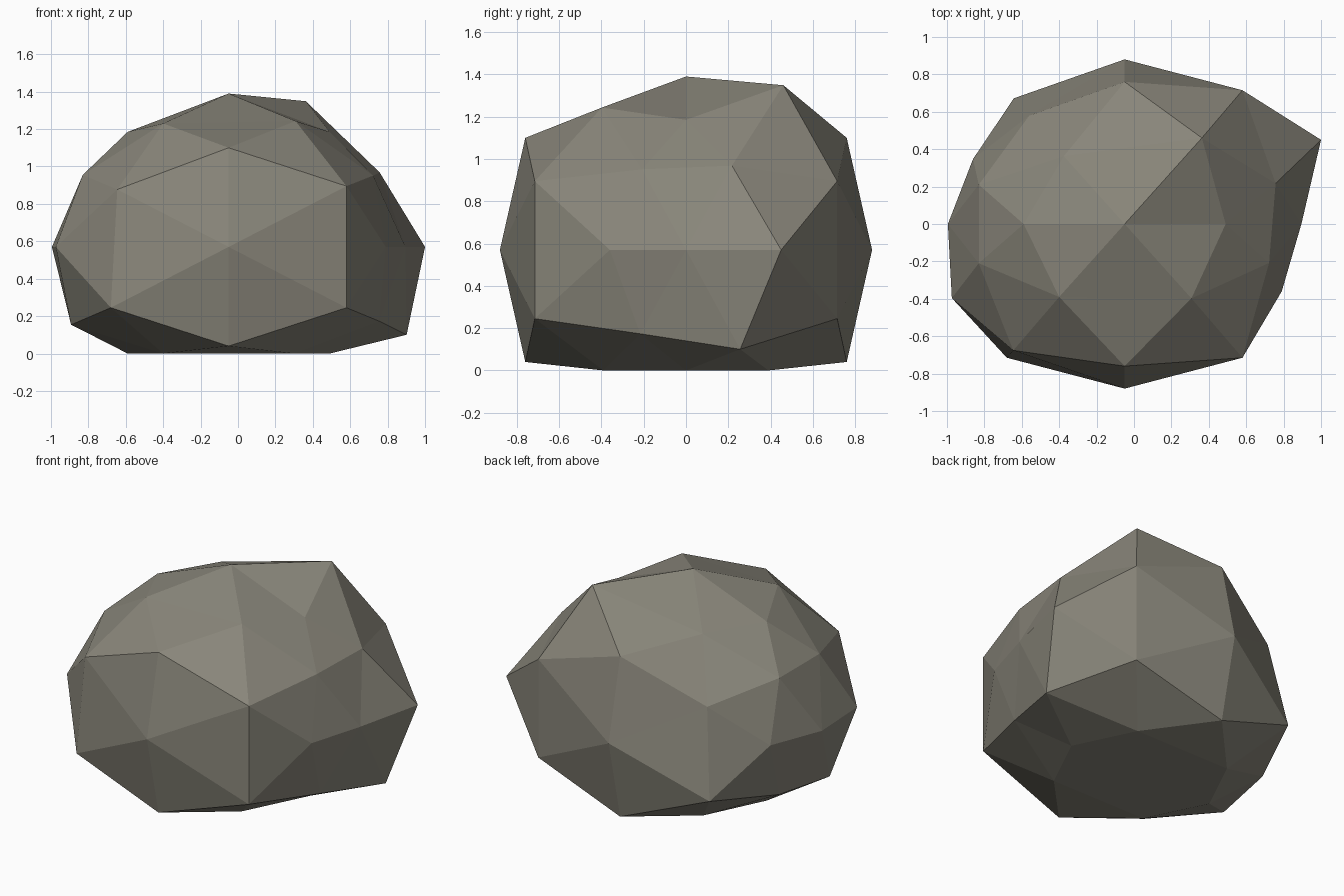
import bpy, bmesh
from mathutils import Vector

if "Cube" in bpy.data.objects:
    bpy.data.objects.remove(bpy.data.objects["Cube"])

CENTER = Vector((-0.05, 0, 0.57))

# Rounded size of each of the nine kinds of vertex (one octant, mirrored by sign)
SHAPE = {
    (0, .9, .5): (0, .76, .53),
    (.5, 0, .9): (.54, 0, .615),
    (.9, .5, 0): (.84, .36, 0),
    (.5, .8, .3): (.63, .715, .325),
    (.3, .5, .8): (.35, .39, .66),
    (.8, .3, .5): (.78, .21, .385),
    (1, 0, 0): (.945, 0, 0),
    (0, 1, 0): (0, .88, 0),
    (0, 0, 1): (0, 0, .82),
}
# Bumps and dents: radial factor by rounded direction
BUMPS = {
    (.9, .5, 0): 1.25, (-.9, -.5, 0): 1.10, (-.9, .5, 0): .965,
    (.3, .5, .8): 1.18, (.3, -.5, .8): 1.02, (-.3, .5, .8): .93,
    (.8, .3, .5): 1.035, (.8, -.3, .5): .99,
    (.8, .3, -.5): 1.22, (.8, -.3, -.5): 1.03, (-.8, -.3, -.5): 1.08,
    (-.5, -.8, .3): .945, (-.5, .8, .3): .81, (-.5, .8, -.3): .94,
}

# Icosahedron standing on an edge
bm = bmesh.new()
a, b = .5257, .8507
for s in (-1, 1):
    for t in (-1, 1):
        for co in ((0, s * b, t * a), (s * a, 0, t * b), (s * b, t * a, 0)):
            bm.verts.new(co)
bmesh.ops.convex_hull(bm, input=bm.verts[:])
bmesh.ops.subdivide_edges(bm, edges=bm.edges[:], cuts=1, use_grid_fill=True)

# Push each vertex to the boulder shape and flatten the underside
for v in bm.verts:
    key = tuple(round(c, 1) + 0.0 for c in v.co.normalized())
    size = SHAPE[tuple(abs(c) for c in key)]
    k = BUMPS.get(key, 1.0)
    v.co = CENTER + Vector([(1 if c > 0 else -1) * d * k for c, d in zip(key, size)])
    v.co.z = max(v.co.z, 0)
bmesh.ops.recalc_face_normals(bm, faces=bm.faces[:])

mesh = bpy.data.meshes.new("boulder")
bm.to_mesh(mesh)
bm.free()
boulder = bpy.data.objects.new("boulder", mesh)
bpy.context.collection.objects.link(boulder)

# Stone colour
stone = bpy.data.materials.new("warm grey stone")
stone.diffuse_color = (0.25, 0.238, 0.195, 1)
stone.use_nodes = True
stone.node_tree.nodes["Principled BSDF"].inputs["Base Color"].default_value = stone.diffuse_color
mesh.materials.append(stone)
